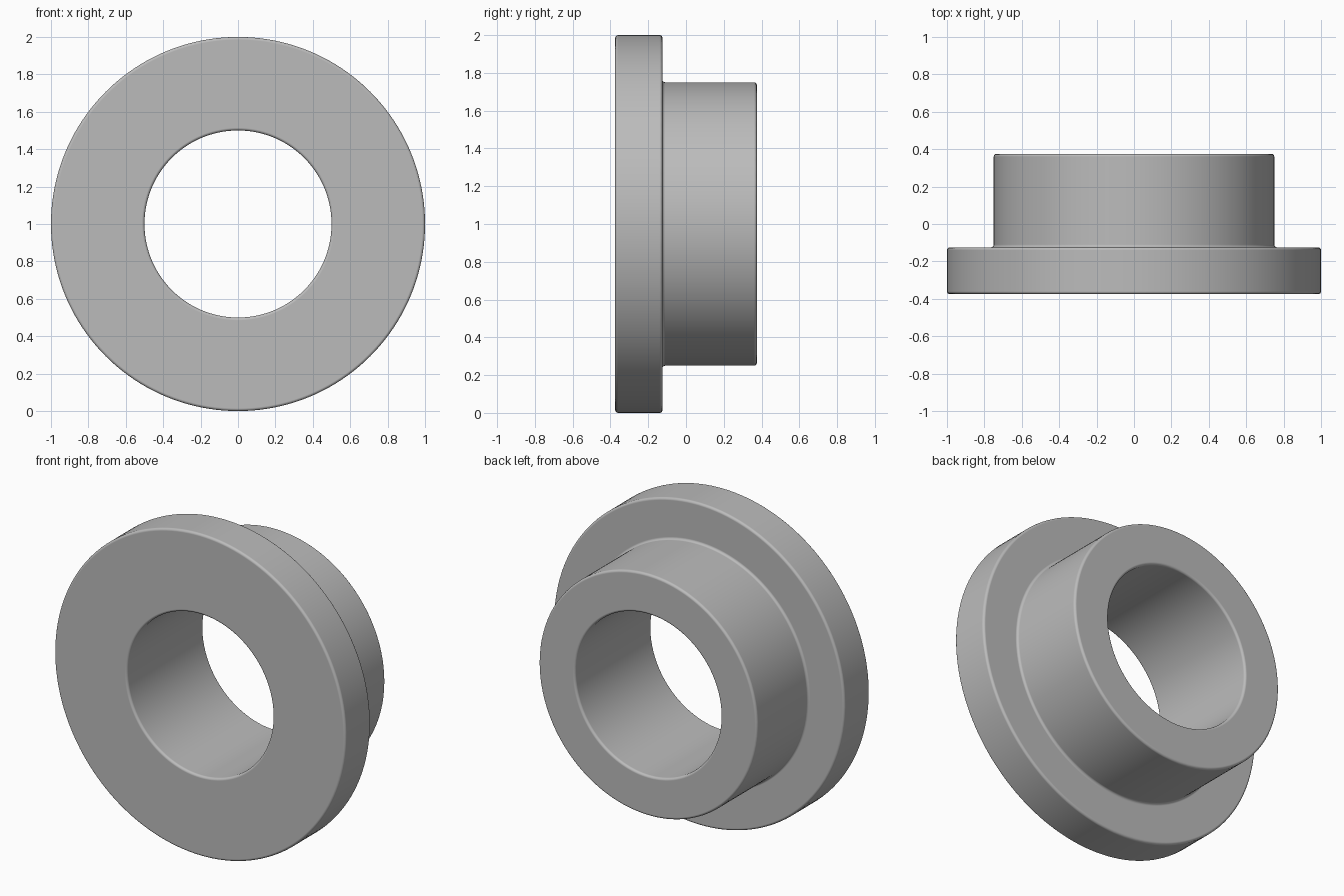
import bpy, bmesh, math
from mathutils import Vector

cube = bpy.data.objects.get("Cube")
if cube:
    bpy.data.objects.remove(cube, do_unlink=True)

CENTRE = Vector((0, 0, 1))
STEPS = 160

# Plain grey material
grey = bpy.data.materials.new("plain_grey")
grey.use_nodes = True
colour = (0.5, 0.5, 0.5, 1)
grey.diffuse_color = colour
grey.node_tree.nodes["Principled BSDF"].inputs["Base Color"].default_value = colour

# Flanged sleeve cross-section: (radius, y), spun about the bore axis
bore, sleeve, flange = 0.5, 0.75, 1.0
front, step, back = -0.375, -0.125, 0.375
profile = [(bore, front), (flange, front), (flange, step),
           (sleeve, step), (sleeve, back), (bore, back)]

bm = bmesh.new()
verts = [bm.verts.new(CENTRE + Vector((r, y, 0))) for r, y in profile]
edges = [bm.edges.new((v, verts[i - 1])) for i, v in enumerate(verts)]
bmesh.ops.spin(bm, geom=verts + edges, cent=CENTRE, axis=(0, 1, 0),
               angle=math.tau, steps=STEPS, use_merge=True)
bmesh.ops.remove_doubles(bm, verts=bm.verts[:], dist=1e-5)
bmesh.ops.recalc_face_normals(bm, faces=bm.faces[:])
mesh = bpy.data.meshes.new("flanged_bushing")
bm.to_mesh(mesh)
bm.free()
mesh.materials.append(grey)

bushing = bpy.data.objects.new("flanged_bushing", mesh)
bpy.context.collection.objects.link(bushing)
for poly in mesh.polygons:
    poly.use_smooth = True

# Rounded rims and a small fillet where the sleeve meets the flange
bevel = bushing.modifiers.new("rounded_edges", 'BEVEL')
bevel.width = 0.015
bevel.segments = 4
bevel.limit_method = 'ANGLE'
bevel.angle_limit = math.radians(40)
bevel.harden_normals = True
